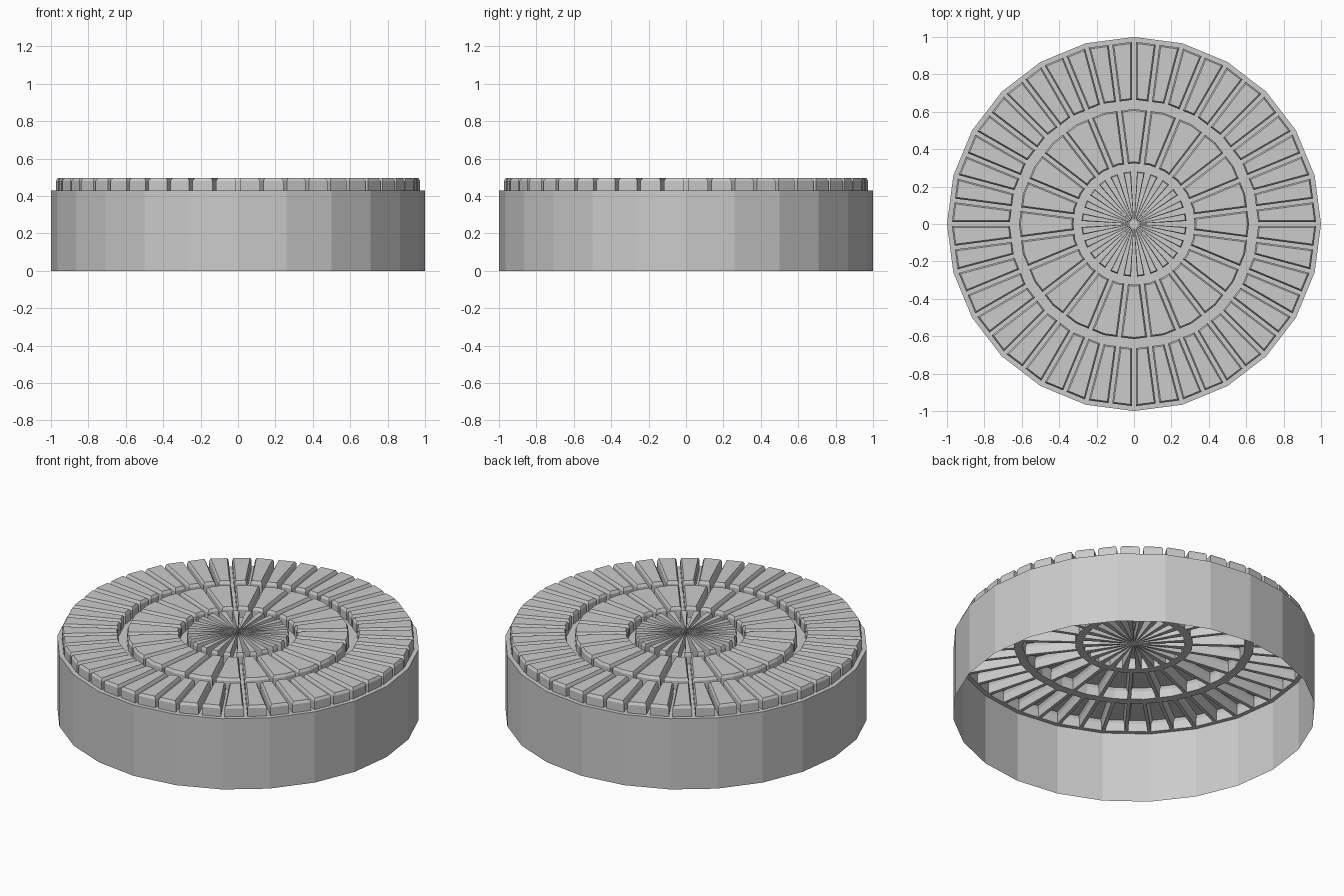
import bpy, bmesh
from math import sin, cos, asin, radians

if "Cube" in bpy.data.objects:
    bpy.data.objects.remove(bpy.data.objects["Cube"])

FLOOR, EDGE, TOP = 0.43, 0.48, 0.496
STEP = radians(15)


def pt(r, a, z):
    # point on a 24-sided ring of radius r
    k = cos(STEP / 2) / cos(a % STEP - STEP / 2)
    return (r * k * cos(a), r * k * sin(a), z)


def loop(bm, r0, r1, mid, half, gap, n, z, angular=False):
    # outline of one ring sector, counter-clockwise, n arc segments
    vs = []
    for r, direction in ((r0, -1), (r1, 1)):
        h = half - gap if angular else half - asin(min(1, gap / max(r, 0.01)))
        for i in range(n + 1):
            t = -1 + 2 * i / n
            vs.append(bm.verts.new(pt(r, mid + direction * t * h, z)))
    return vs


def bridge(bm, a, b):
    for i in range(len(a)):
        j = (i + 1) % len(a)
        bm.faces.new((a[i], a[j], b[j], b[i]))


def ring(bm, count, shift, sector, tile, gap, n, ch, angular=False):
    # each sector: floor frame, upright sides, chamfer and cap
    half = radians(180 / count)
    gc = gap + (radians(0.7) if angular else ch)
    for k in range(count):
        mid = half * 2 * (k + shift)
        base = loop(bm, *sector, mid, half, 0, n, FLOOR, angular)
        foot = loop(bm, *tile, mid, half, gap, n, FLOOR, angular)
        edge = loop(bm, *tile, mid, half, gap, n, EDGE, angular)
        cap = loop(bm, tile[0] + ch, tile[1] - ch, mid, half, gc, n, TOP, angular)
        bridge(bm, base, foot)
        bridge(bm, foot, edge)
        bridge(bm, edge, cap)
        # cap as strips across the sector
        for i in range(n):
            bm.faces.new((cap[i], cap[i + 1], cap[2 * n - i], cap[2 * n + 1 - i]))


def finish(bm, name):
    bmesh.ops.remove_doubles(bm, verts=bm.verts, dist=0.0005)
    bmesh.ops.dissolve_degenerate(bm, edges=bm.edges, dist=0.0003)
    me = bpy.data.meshes.new(name)
    bm.to_mesh(me)
    bm.free()
    bpy.context.collection.objects.link(bpy.data.objects.new(name, me))


# outer tile ring
bm = bmesh.new()
ring(bm, 48, 0.5, (0.64, 1.0), (0.665, 0.975), 0.010, 1, 0.008)
finish(bm, "outer_tiles")

# middle tile ring, staggered half a tile
bm = bmesh.new()
ring(bm, 24, 0, (0.305, 0.64), (0.325, 0.615), 0.010, 2, 0.008)
finish(bm, "middle_tiles")

# central wedges
bm = bmesh.new()
ring(bm, 24, 0.5, (0.0, 0.305), (0.025, 0.283), radians(3.3), 1, 0.006, True)
finish(bm, "centre_wedges")

# open-bottomed side wall
bm = bmesh.new()
low = [bm.verts.new(pt(1, i * STEP, 0)) for i in range(24)]
high = [bm.verts.new(pt(1, i * STEP, FLOOR)) for i in range(24)]
bridge(bm, low, high)
finish(bm, "side_wall")
